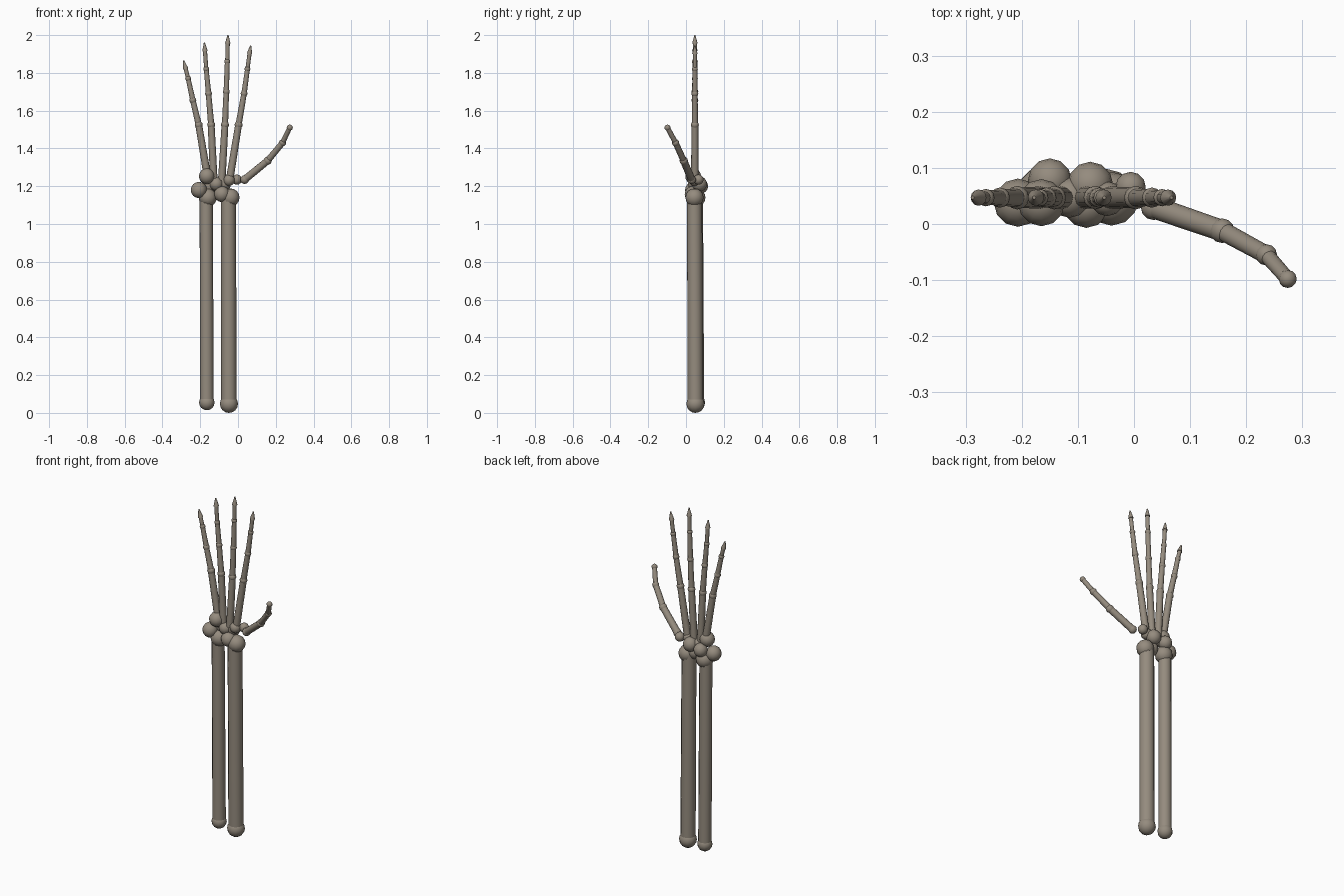
import bpy, math
from mathutils import Vector

if "Cube" in bpy.data.objects:
    bpy.data.objects.remove(bpy.data.objects["Cube"])

bone_mat = bpy.data.materials.new("weathered bone")
bone_mat.diffuse_color = (0.30, 0.26, 0.21, 1)
bone_mat.use_nodes = True
bone_mat.node_tree.nodes["Principled BSDF"].inputs["Base Color"].default_value = bone_mat.diffuse_color


def finish(name):
    ob = bpy.context.object
    ob.name = name
    ob.data.materials.append(bone_mat)
    bpy.ops.object.shade_smooth_by_angle(angle=math.radians(50))
    return ob


def ball(name, pos, r):
    bpy.ops.mesh.primitive_uv_sphere_add(segments=12, ring_count=8, radius=r, location=pos)
    return finish(name)


def rod(name, a, b, r1, r2):
    a, b = Vector(a), Vector(b)
    d = b - a
    bpy.ops.mesh.primitive_cone_add(vertices=12, radius1=r1, radius2=r2, depth=d.length,
                                    location=(a + b) / 2,
                                    rotation=d.to_track_quat('Z', 'Y').to_euler())
    return finish(name)


# Forearm: two long shafts with rounded ends
for name, foot, top, r, r_foot, r_top in (
        ("ulna", (-0.165, 0.06, 0.055), (-0.160, 0.055, 1.14), 0.035, 0.041, 0.048),
        ("radius", (-0.048, 0.05, 0.048), (-0.040, 0.045, 1.14), 0.040, 0.048, 0.048)):
    shaft_top = (foot[0] - 0.003, top[1], top[2])
    rod(name + "_shaft", foot, shaft_top, r + 0.001, r)
    ball(name + "_elbow_end", foot, r_foot)
    ball(name + "_wrist_end", top, r_top)

# Wrist: cluster of round carpal bones
carpals = [
    (-0.207, 0.038, 1.180, 0.043), (-0.165, 0.038, 1.253, 0.042),
    (-0.150, 0.078, 1.200, 0.039), (-0.115, 0.047, 1.212, 0.036),
    (-0.078, 0.070, 1.212, 0.041), (-0.085, 0.035, 1.158, 0.042),
    (-0.048, 0.045, 1.232, 0.031), (-0.006, 0.066, 1.235, 0.027),
]
for i, (x, y, z, r) in enumerate(carpals):
    ball(f"carpal_{i + 1}", (x, y, z), r)

# Fingers: (x, z) of base, three joints and pointed tip
fingers = {
    "little": [(-0.163, 1.26), (-0.208, 1.525), (-0.239, 1.655), (-0.264, 1.77), (-0.288, 1.865)],
    "ring": [(-0.128, 1.23), (-0.142, 1.525), (-0.156, 1.69), (-0.168, 1.82), (-0.178, 1.96)],
    "middle": [(-0.086, 1.23), (-0.069, 1.525), (-0.062, 1.70), (-0.057, 1.86), (-0.053, 2.0)],
    "index": [(-0.045, 1.23), (0.003, 1.525), (0.032, 1.69), (0.050, 1.82), (0.067, 1.945)],
}
bone_r = [0.020, 0.0165, 0.0145, 0.011]
joint_r = [0.021, 0.018, 0.0155]
for name, pts in fingers.items():
    p = [Vector((x, 0.047, z)) for x, z in pts]
    for i in range(3):
        rod(f"{name}_bone_{i + 1}", p[i], p[i + 1], bone_r[i], bone_r[i] - 0.002)
        ball(f"{name}_joint_{i + 1}", p[i + 1], joint_r[i])
    neck = p[4] - (p[4] - p[3]).normalized() * 0.045
    rod(f"{name}_bone_4", p[3], neck, bone_r[3], bone_r[3])
    rod(f"{name}_claw", neck, p[4], 0.0145, 0.003)

# Thumb: reaches outward and forward
thumb = [(0.035, 0.030, 1.235), (0.157, -0.012, 1.335), (0.236, -0.055, 1.43), (0.274, -0.098, 1.51)]
thumb_joint_r = [0.023, 0.022, 0.019, 0.016]
for i, p in enumerate(thumb):
    ball(f"thumb_joint_{i + 1}", p, thumb_joint_r[i])
    if i < 3:
        r = 0.020 - 0.003 * i
        rod(f"thumb_bone_{i + 1}", p, thumb[i + 1], r, r - 0.001)
